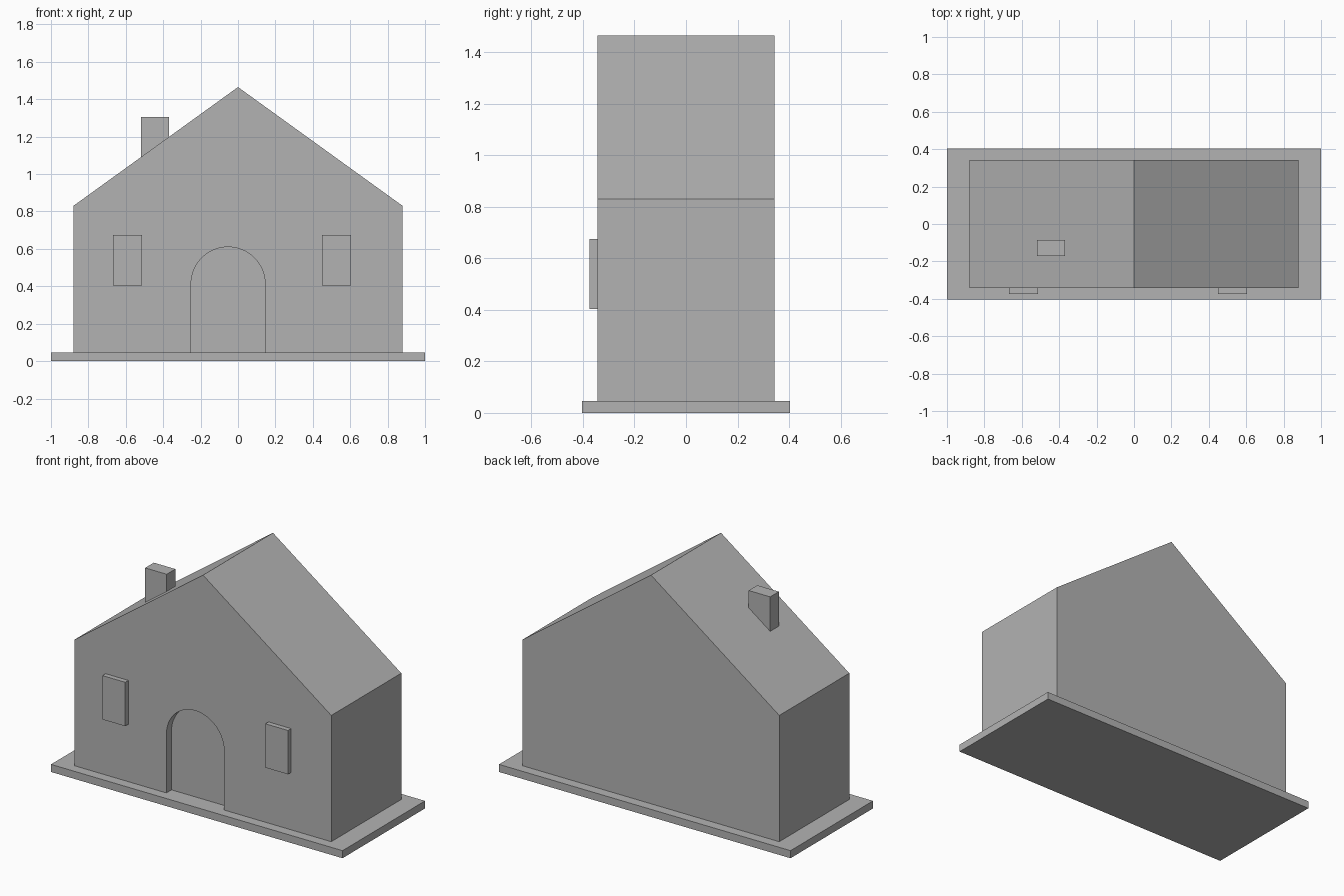
import bpy
import bmesh
import math

cube = bpy.data.objects.get("Cube")
if cube:
    bpy.data.objects.remove(cube, do_unlink=True)

# One plain grey for the whole house
grey = bpy.data.materials.new("plain grey")
grey.use_nodes = True
colour = (0.45, 0.45, 0.45, 1)
grey.diffuse_color = colour
grey.node_tree.nodes["Principled BSDF"].inputs["Base Color"].default_value = colour


def prism(name, profile, y0, y1):
    """Extrude an x-z outline from y0 to y1."""
    bm = bmesh.new()
    face = bm.faces.new([bm.verts.new((x, y0, z)) for x, z in profile])
    moved = bmesh.ops.extrude_face_region(bm, geom=[face])["geom"]
    verts = [v for v in moved if isinstance(v, bmesh.types.BMVert)]
    bmesh.ops.translate(bm, verts=verts, vec=(0, y1 - y0, 0))
    bmesh.ops.recalc_face_normals(bm, faces=bm.faces)
    mesh = bpy.data.meshes.new(name)
    bm.to_mesh(mesh)
    bm.free()
    mesh.materials.append(grey)
    obj = bpy.data.objects.new(name, mesh)
    bpy.context.collection.objects.link(obj)
    return obj


def box(name, x0, x1, y0, y1, z0, z1):
    return prism(name, [(x0, z0), (x1, z0), (x1, z1), (x0, z1)], y0, y1)


# Ground slab
BASE_TOP = 0.047
box("base_slab", -1, 1, -0.404, 0.404, 0, BASE_TOP)

# Gabled house body, sunk slightly into the slab
W, D, EAVE, RIDGE = 0.88, 0.343, 0.83, 1.465
foot = BASE_TOP - 0.01
body = prism("house_body", [(-W, foot), (W, foot), (W, EAVE), (0, RIDGE), (-W, EAVE)], -D, D)

# Shallow arched doorway cut into the front wall
cx, r, spring, steps = -0.053, 0.198, 0.412, 32
arch = [(cx + r * math.cos(math.pi * i / steps), spring + r * math.sin(math.pi * i / steps))
        for i in range(steps + 1)]
cutter = prism("door_cutter", [(cx - r, 0), (cx + r, 0)] + arch, -D - 0.1, -D + 0.05)
cutter.hide_render = True
cut = body.modifiers.new("doorway", "BOOLEAN")
cut.operation = "DIFFERENCE"
cut.solver = "EXACT"
cut.object = cutter
bpy.context.view_layer.objects.active = body
body.select_set(True)
bpy.ops.object.modifier_apply(modifier=cut.name)
bpy.data.objects.remove(cutter, do_unlink=True)
bpy.ops.object.shade_smooth_by_angle(angle=math.radians(20))

# Raised window blocks on the front wall
for name, x0, x1 in (("right_window", -0.668, -0.512), ("left_window", 0.449, 0.605)):
    box(name, x0, x1, -0.374, -D + 0.01, 0.403, 0.675)

# Chimney rising from the right roof slope
box("chimney", -0.518, -0.37, -0.17, -0.085, 1.05, 1.305)
